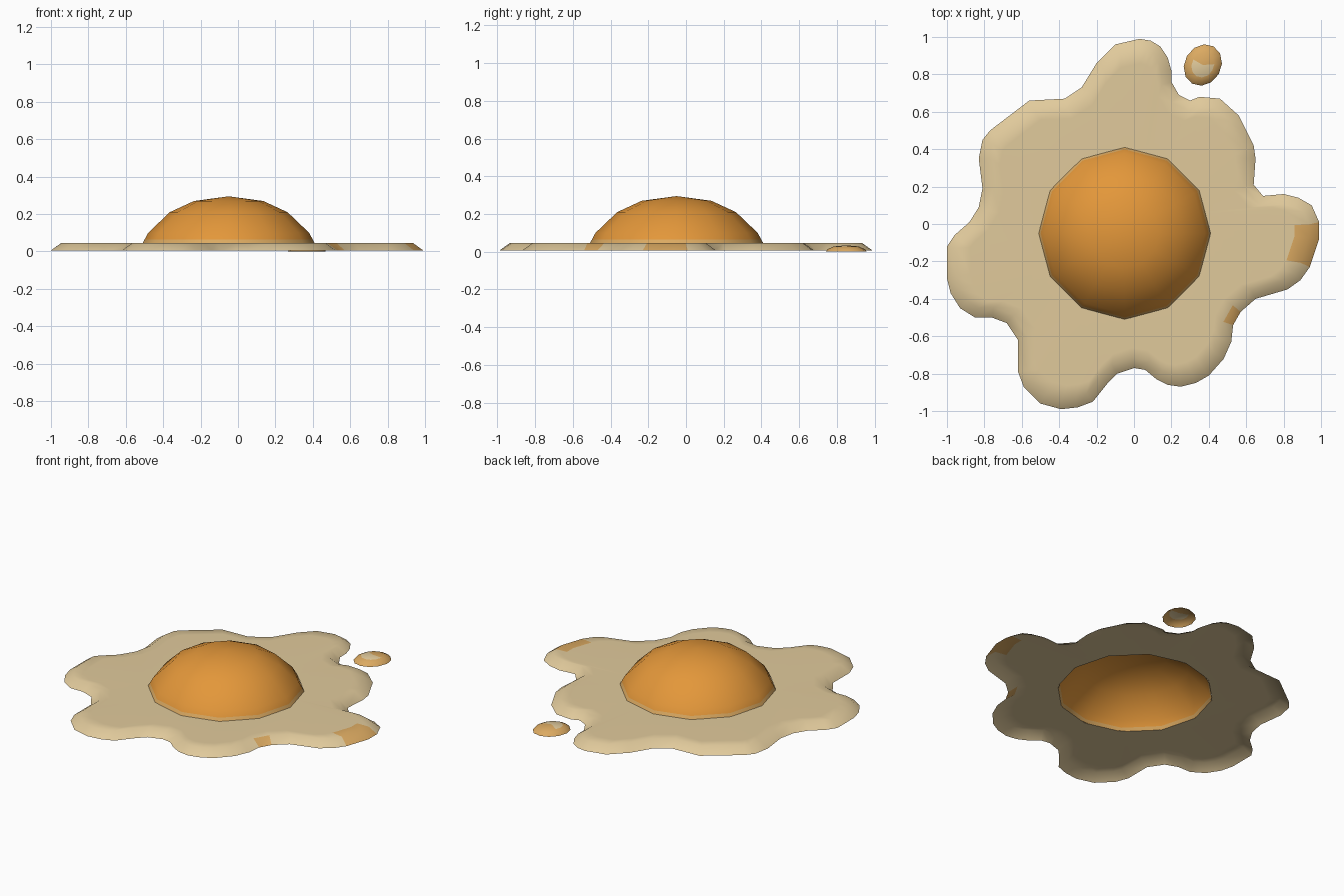
import bpy, bmesh, math
from mathutils import Vector

if "Cube" in bpy.data.objects:
    bpy.data.objects.remove(bpy.data.objects["Cube"])


def material(name, rgb):
    m = bpy.data.materials.new(name)
    m.diffuse_color = (*rgb, 1)
    m.use_nodes = True
    m.node_tree.nodes["Principled BSDF"].inputs["Base Color"].default_value = m.diffuse_color
    return m


CREAM = material("cream white", (0.75, 0.59, 0.33))
ORANGE = material("yolk orange", (0.77, 0.31, 0.042))
TAN = material("golden tan", (0.71, 0.40, 0.12))


def shell(name, rings, mats, rule, cap=False):
    """Skin closed rings of equal length, optionally ending in a pole."""
    bm = bmesh.new()
    rows = [[bm.verts.new(p) for p in r] for r in rings]
    n = len(rows[0])
    for a, b in zip(rows, rows[1:]):
        for i in range(n):
            j = (i + 1) % n
            bm.faces.new((a[i], a[j], b[j], b[i]))
    if cap:
        pole = bm.verts.new(cap)
        for i in range(n):
            bm.faces.new((rows[-1][i], rows[-1][(i + 1) % n], pole))
    bm.normal_update()
    for f in bm.faces:
        f.smooth = True
        f.material_index = rule(f.calc_center_median())
    me = bpy.data.meshes.new(name)
    bm.to_mesh(me)
    bm.free()
    for m in mats:
        me.materials.append(m)
    ob = bpy.data.objects.new(name, me)
    bpy.context.collection.objects.link(ob)
    return ob


# Wavy outline of the egg white, clockwise from the top (hundredths)
OUT = [(3, 99), (9, 98), (14, 95), (18, 89), (20, 82), (20, 76), (24, 69), (30, 66),
       (35, 68), (46, 67), (56, 58), (64, 42), (65, 35), (64, 21), (69, 15),
       (80, 16), (88, 14), (95, 10), (99, 1), (99, -8), (94, -23), (89, -30),
       (82, -35), (65, -40), (57, -47), (53, -54), (52, -63), (48, -72), (40, -81),
       (33, -85), (25, -87), (18, -86), (12, -83), (6, -78), (0, -77), (-9, -80),
       (-14, -85), (-22, -95), (-30, -98), (-39, -99), (-50, -96), (-59, -87),
       (-62, -79), (-62, -62), (-68, -53), (-76, -50), (-85, -50), (-93, -45),
       (-98, -37), (-100, -29), (-100, -12), (-96, -6), (-88, 1), (-83, 9),
       (-81, 19), (-83, 35), (-81, 45), (-77, 50), (-56, 66), (-37, 67),
       (-28, 73), (-20, 86), (-10, 96)]
pts = [Vector((x / 100, y / 100)) for x, y in reversed(OUT)]
C = Vector((-0.05, -0.05))
R, SIDES = 0.46, 12
STEP = 2 * math.pi / SIDES


def inset(points, d):
    res = []
    for i, p in enumerate(points):
        t = (points[(i + 1) % len(points)] - points[i - 1]).normalized()
        res.append(p + Vector((-t.y, t.x)) * d)
    return res


def yolk_edge(p):
    # Point on the twelve-sided yolk rim in the direction of p
    a = math.atan2(p.y - C.y, p.x - C.x)
    r = R * math.cos(STEP / 2) / math.cos(a % STEP - STEP / 2)
    return C + Vector((math.cos(a), math.sin(a))) * r


def at(points, z):
    return [(p.x, p.y, z) for p in points]


def browned(c):
    if c.x > 0.85 and -0.2 < c.y < 0:
        return 1
    return int(0.5 < c.x < 0.58 and -0.6 < c.y < -0.42)


# Egg white: sloped lip, narrow band, then flat sheet running to the yolk
lip = inset(pts, 0.055)
band = [p + (C - p) * 0.08 for p in lip]
shell("egg_white", [at(pts, 0.006), at(lip, 0.045), at(band, 0.046),
                    at([yolk_edge(p) for p in pts], 0.046)],
      [CREAM, TAN], browned)


def ring(cx, cy, rx, ry, z, n, turn=0.0):
    res = []
    for i in range(n):
        a = 2 * math.pi * i / n
        x, y = rx * math.cos(a), ry * math.sin(a)
        res.append((cx + x * math.cos(turn) - y * math.sin(turn),
                    cy + x * math.sin(turn) + y * math.cos(turn), z))
    return res


# Yolk: open faceted dome with a paler strip at the base
prof = [(0.46, 0.045), (0.449, 0.065), (0.43, 0.10), (0.315, 0.21), (0.185, 0.27)]
shell("yolk", [ring(C.x, C.y, r, r, z, SIDES) for r, z in prof],
      [ORANGE, TAN], lambda c: int(c.z < 0.06), cap=(C.x, C.y, 0.295))

# Small splashed droplet beside the white, pale in the middle
drop = [(1.0, 0.0), (0.88, 0.014), (0.6, 0.028)]
shell("droplet", [ring(0.368, 0.85, 0.115 * s, 0.098 * s, z, 12, math.radians(60))
                  for s, z in drop],
      [TAN, CREAM], lambda c: int(c.z > 0.025 and c.y < 0.86), cap=(0.368, 0.85, 0.034))
